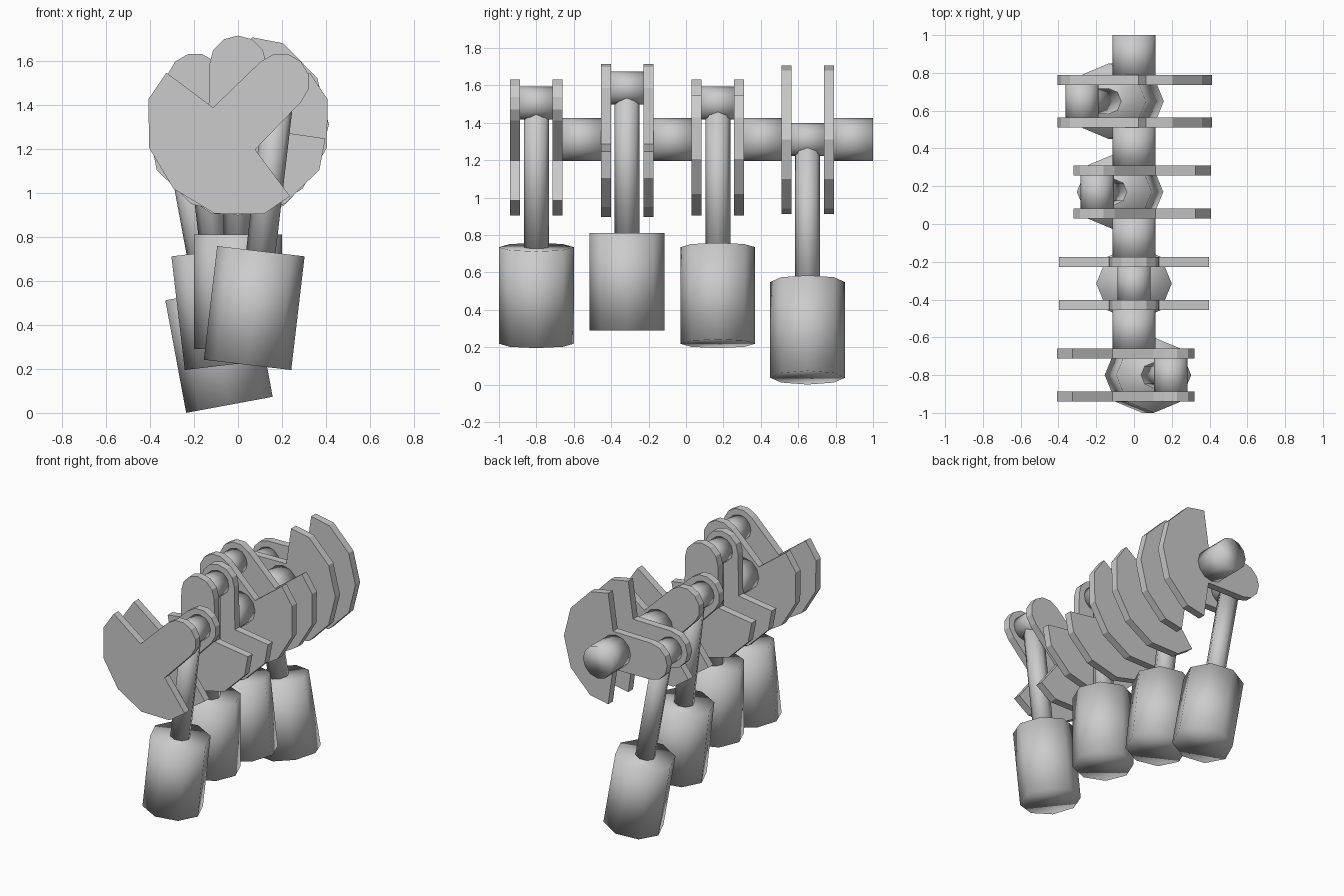
import bpy, bmesh
from math import sin, cos, radians, pi
from mathutils import Matrix, Vector

if "Cube" in bpy.data.objects:
    bpy.data.objects.remove(bpy.data.objects["Cube"])

AXIS_Z = 1.31      # crankshaft height
THROW = 0.275      # crank pin offset
TIP = 0.13         # web tip radius

metal = bpy.data.materials.new("grey_metal")
metal.diffuse_color = (0.6, 0.6, 0.6, 1)
metal.use_nodes = True
metal.node_tree.nodes["Principled BSDF"].inputs["Base Color"].default_value = metal.diffuse_color


def finish(name, bm, smooth):
    bmesh.ops.recalc_face_normals(bm, faces=bm.faces)
    mesh = bpy.data.meshes.new(name)
    for f in bm.faces:
        f.smooth = smooth
    bm.to_mesh(mesh)
    bm.free()
    mesh.materials.append(metal)
    ob = bpy.data.objects.new(name, mesh)
    bpy.context.collection.objects.link(ob)
    return ob


def cylinder(name, center, radius, length, rot, sides=8):
    bm = bmesh.new()
    bmesh.ops.create_cone(bm, cap_ends=True, segments=sides, radius1=radius,
                          radius2=radius, depth=length,
                          matrix=Matrix.Translation(center) @ rot)
    return finish(name, bm, True)


def web_profile():
    # Counterweight fan, notches and rounded crank arm, pin pointing up
    fan = [(-9, 0.402), (-29, 0.423), (-59.5, 0.418), (-90, 0.413)]
    right = [(r * cos(radians(a)), r * sin(radians(a))) for a, r in fan]
    right = [(0.135, -0.025)] + right
    left = [(-x, z) for x, z in reversed(right[:-1])]
    tip = [(TIP * cos(pi - i * pi / 6), THROW + TIP * sin(pi - i * pi / 6))
           for i in range(7)]
    return right + left + tip


def web(name, y0, y1, angle):
    bm = bmesh.new()
    turn = Matrix.Rotation(radians(90 - angle), 4, 'Y')
    verts = [bm.verts.new(turn @ Vector((x, y0, z)) + Vector((0, 0, AXIS_Z)))
             for x, z in web_profile()]
    face = bm.faces.new(verts)
    new = bmesh.ops.extrude_face_region(bm, geom=[face])["geom"]
    bmesh.ops.translate(bm, vec=(0, y1 - y0, 0),
                        verts=[v for v in new if isinstance(v, bmesh.types.BMVert)])
    return finish(name, bm, False)


ALONG_Y = Matrix.Rotation(radians(90), 4, 'X')

# Four cranks: y position, crank angle, rod tilt
cranks = [(-0.8, 45, 6.7), (-0.315, 90, 0), (0.17, 135, -6.7), (0.65, 180, -10.5)]
for n, (y, angle, tilt) in enumerate(cranks, 1):
    # Webs on both sides of the pin
    web(f"crank_web_front_{n}", y - 0.14, y - 0.087, angle)
    web(f"crank_web_back_{n}", y + 0.087, y + 0.14, angle)
    # Crank pin
    pin = Vector((THROW * cos(radians(angle)), y,
                  AXIS_Z + THROW * sin(radians(angle))))
    cylinder(f"crank_pin_{n}", pin, 0.088, 0.2, ALONG_Y, 12)
    # Connecting rod and piston hang from the pin
    rot = Matrix.Rotation(radians(tilt), 4, 'Y')
    down = rot @ Vector((0, 0, -1))
    cylinder(f"connecting_rod_{n}", pin + down * 0.41, 0.067, 0.78, rot)
    cylinder(f"piston_{n}", pin + down * 1.035, 0.2, 0.52, rot)

# Main shaft sections between the cranks and at the back end
ends = [c[0] for c in cranks]
spans = [(a + 0.13, b - 0.13) for a, b in zip(ends, ends[1:])]
spans.append((ends[-1] + 0.13, 1.0))
for n, (a, b) in enumerate(spans, 1):
    ob = cylinder(f"main_shaft_{n}", Vector((0, (a + b) / 2, AXIS_Z)),
                  0.115, b - a, ALONG_Y, 12)
